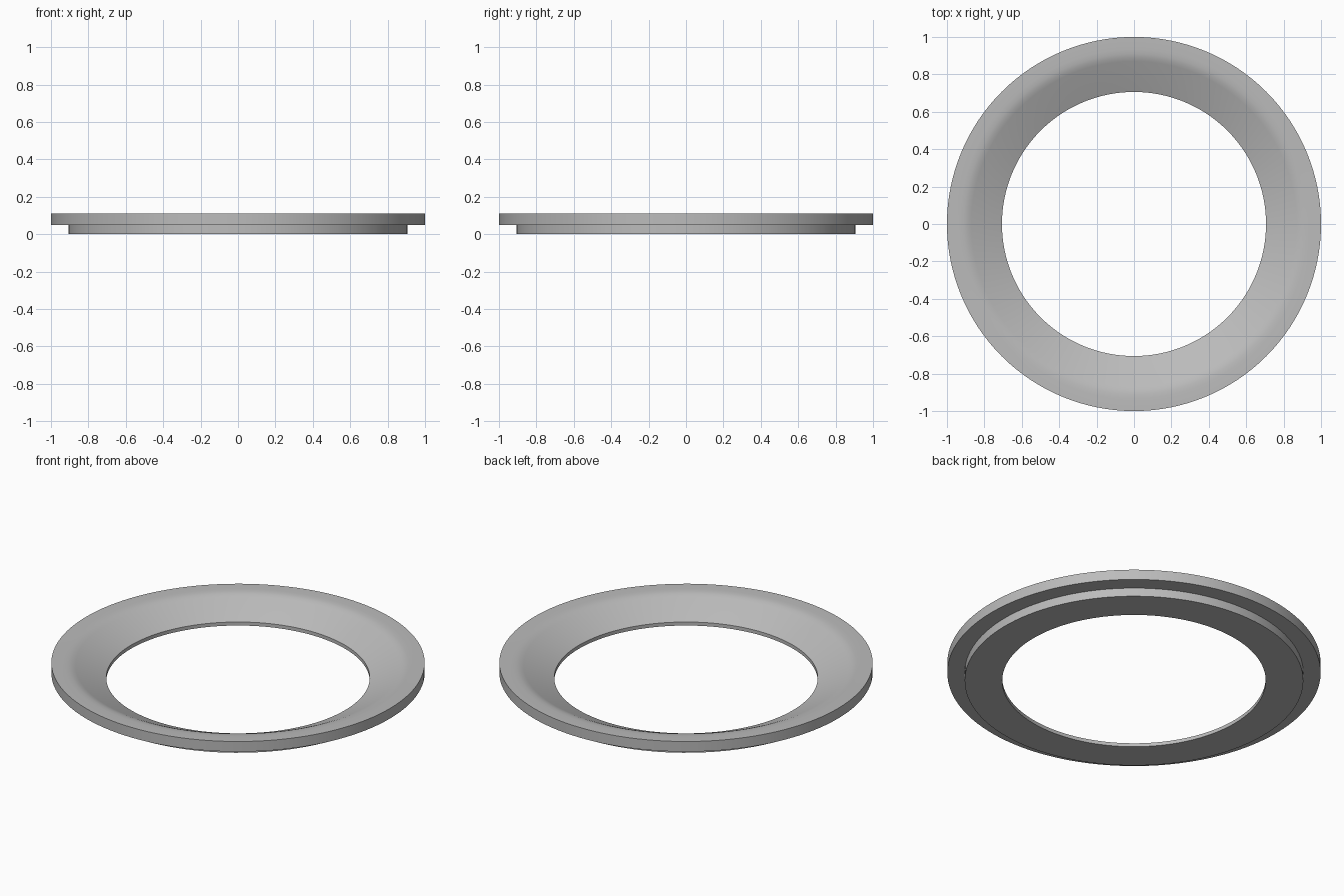
import bpy, bmesh, math
from mathutils import Matrix

cube = bpy.data.objects.get("Cube")
if cube:
    bpy.data.objects.remove(cube, do_unlink=True)

# Plain grey material
grey = bpy.data.materials.new("neutral grey")
grey.use_nodes = True
colour = (0.5, 0.5, 0.5, 1)
grey.diffuse_color = colour
grey.node_tree.nodes["Principled BSDF"].inputs["Base Color"].default_value = colour


def lathe(name, profile, segments=128):
    """Revolve a closed (radius, height) profile around z."""
    bm = bmesh.new()
    loop = [bm.verts.new((r, 0, z)) for r, z in profile]
    edges = [bm.edges.new((a, b)) for a, b in zip(loop, loop[1:] + loop[:1])]
    bmesh.ops.spin(bm, geom=loop + edges, cent=(0, 0, 0), axis=(0, 0, 1),
                   angle=math.tau, steps=segments, use_merge=True)
    bmesh.ops.remove_doubles(bm, verts=bm.verts, dist=0.0001)
    bmesh.ops.recalc_face_normals(bm, faces=bm.faces)
    mesh = bpy.data.meshes.new(name)
    bm.to_mesh(mesh)
    bm.free()
    mesh.materials.append(grey)
    obj = bpy.data.objects.new(name, mesh)
    bpy.context.collection.objects.link(obj)
    bpy.ops.object.select_all(action='DESELECT')
    obj.select_set(True)
    bpy.context.view_layer.objects.active = obj
    bpy.ops.object.shade_smooth_by_angle(angle=math.radians(30))
    return obj


# Stepped ring: short bore wall, sloped throat rounded into a flat rim, recessed base
lathe("trim_ring", [
    (0.706, 0.0), (0.706, 0.021),
    (0.87, 0.096), (0.89, 0.104), (0.91, 0.108), (0.935, 0.11),
    (1.0, 0.11), (1.0, 0.05),
    (0.907, 0.05), (0.907, 0.0),
])
